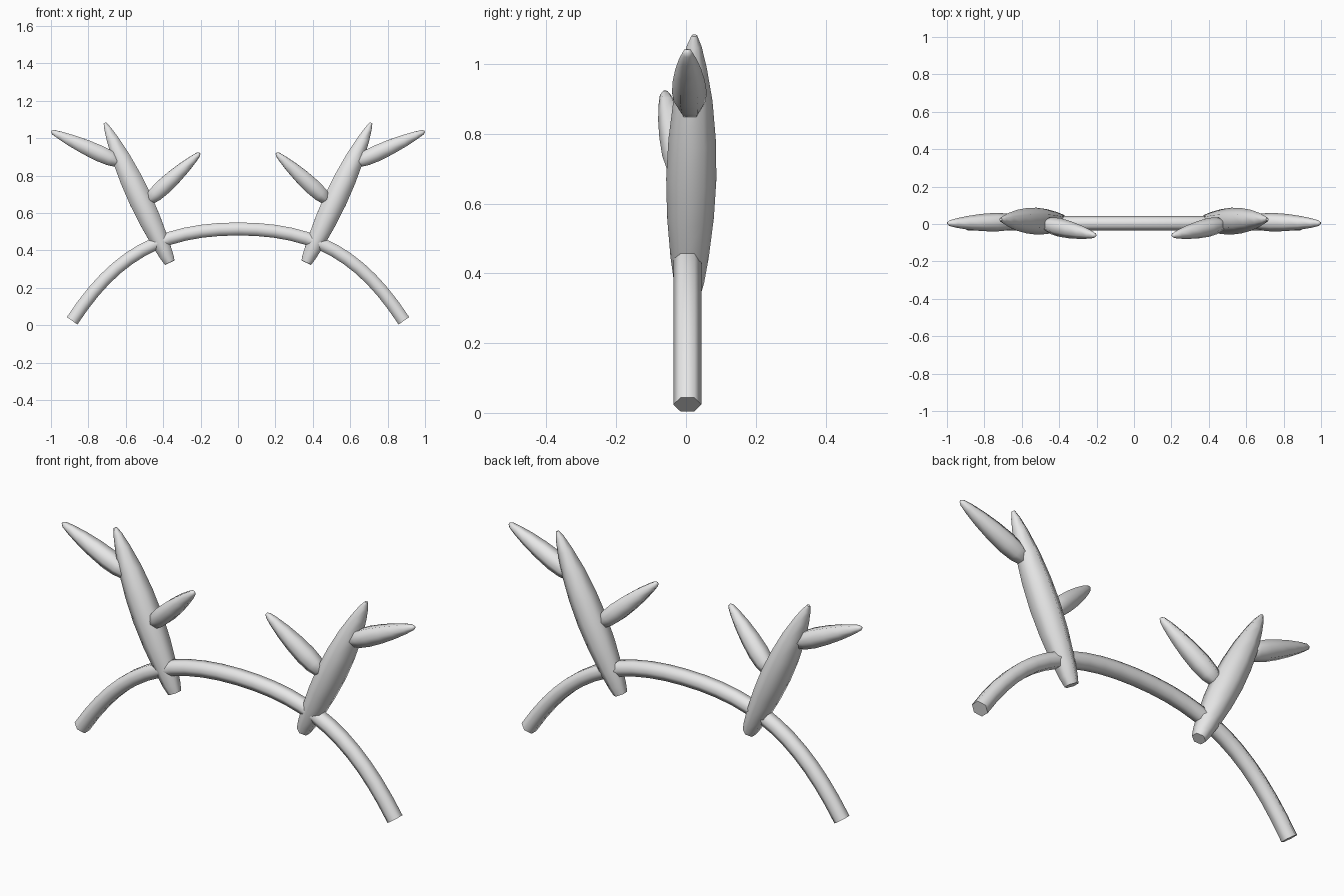
import bpy, bmesh, math
from mathutils import Vector
from mathutils.geometry import interpolate_bezier

if "Cube" in bpy.data.objects:
    bpy.data.objects.remove(bpy.data.objects["Cube"], do_unlink=True)

GREY = (0.8, 0.8, 0.8, 1.0)
mat = bpy.data.materials.new("light grey")
mat.use_nodes = True
mat.diffuse_color = GREY
mat.node_tree.nodes["Principled BSDF"].inputs["Base Color"].default_value = GREY


def hex_sweep(name, path, radii):
    """Sweep a hexagon, with corners toward front and back, along a path."""
    bm = bmesh.new()
    rings = []
    for i, p in enumerate(path):
        tangent = (path[min(i + 1, len(path) - 1)] - path[max(i - 1, 0)]).normalized()
        side = Vector((0, 1, 0))
        side = (side - tangent * side.dot(tangent)).normalized()
        other = tangent.cross(side)
        angles = [math.tau * k / 6 for k in range(6)]
        rings.append([bm.verts.new(p + (side * math.cos(a) + other * math.sin(a)) * radii[i])
                      for a in angles])
    for a, b in zip(rings, rings[1:]):
        for k in range(6):
            n = (k + 1) % 6
            bm.faces.new((a[k], a[n], b[n], b[k]))
    bm.faces.new(rings[0][::-1])
    bm.faces.new(rings[-1])
    bmesh.ops.recalc_face_normals(bm, faces=bm.faces[:])
    mesh = bpy.data.meshes.new(name)
    bm.to_mesh(mesh)
    bm.free()
    mesh.materials.append(mat)
    obj = bpy.data.objects.new(name, mesh)
    bpy.context.collection.objects.link(obj)
    bpy.ops.object.select_all(action="DESELECT")
    obj.select_set(True)
    bpy.context.view_layer.objects.active = obj
    bpy.ops.object.shade_smooth_by_angle(angle=math.radians(65))
    return obj


def spindle(name, base, tip, profile):
    """Straight tapered horn; profile holds (position along axis, radius)."""
    base, tip = Vector(base), Vector(tip)
    hex_sweep(name, [base.lerp(tip, t) for t, r in profile], [r for t, r in profile])


# Headband arch
half = interpolate_bezier(Vector((0, 0.004, 0.515)), Vector((0.42, 0.004, 0.515)),
                          Vector((0.66, 0.004, 0.37)), Vector((0.887, 0.004, 0.024)), 13)
arch = [Vector((-p.x, p.y, p.z)) for p in reversed(half[1:])] + list(half)
hex_sweep("headband", arch, [0.04] * len(arch))

# Antlers: main beam, outer branch and inner branch on each side
BEAM = [(0, 0.033), (0.05, 0.043), (0.15, 0.055), (0.3, 0.067), (0.45, 0.072),
        (0.6, 0.068), (0.75, 0.056), (0.88, 0.037), (0.96, 0.021), (1, 0.008)]
BRANCH = [(0, 0.018), (0.05, 0.036), (0.15, 0.046), (0.3, 0.05), (0.5, 0.046),
          (0.7, 0.037), (0.87, 0.025), (0.97, 0.015), (1, 0.006)]
for label, s in (("left", 1), ("right", -1)):
    spindle(label + "_antler_beam", (s * 0.365, 0.008, 0.335), (s * 0.712, 0.024, 1.082), BEAM)
    spindle(label + "_outer_branch", (s * 0.63, 0.012, 0.868), (s * 0.998, 0.004, 1.037), BRANCH)
    spindle(label + "_inner_branch", (s * 0.48, 0.0, 0.665), (s * 0.205, -0.062, 0.92), BRANCH)
